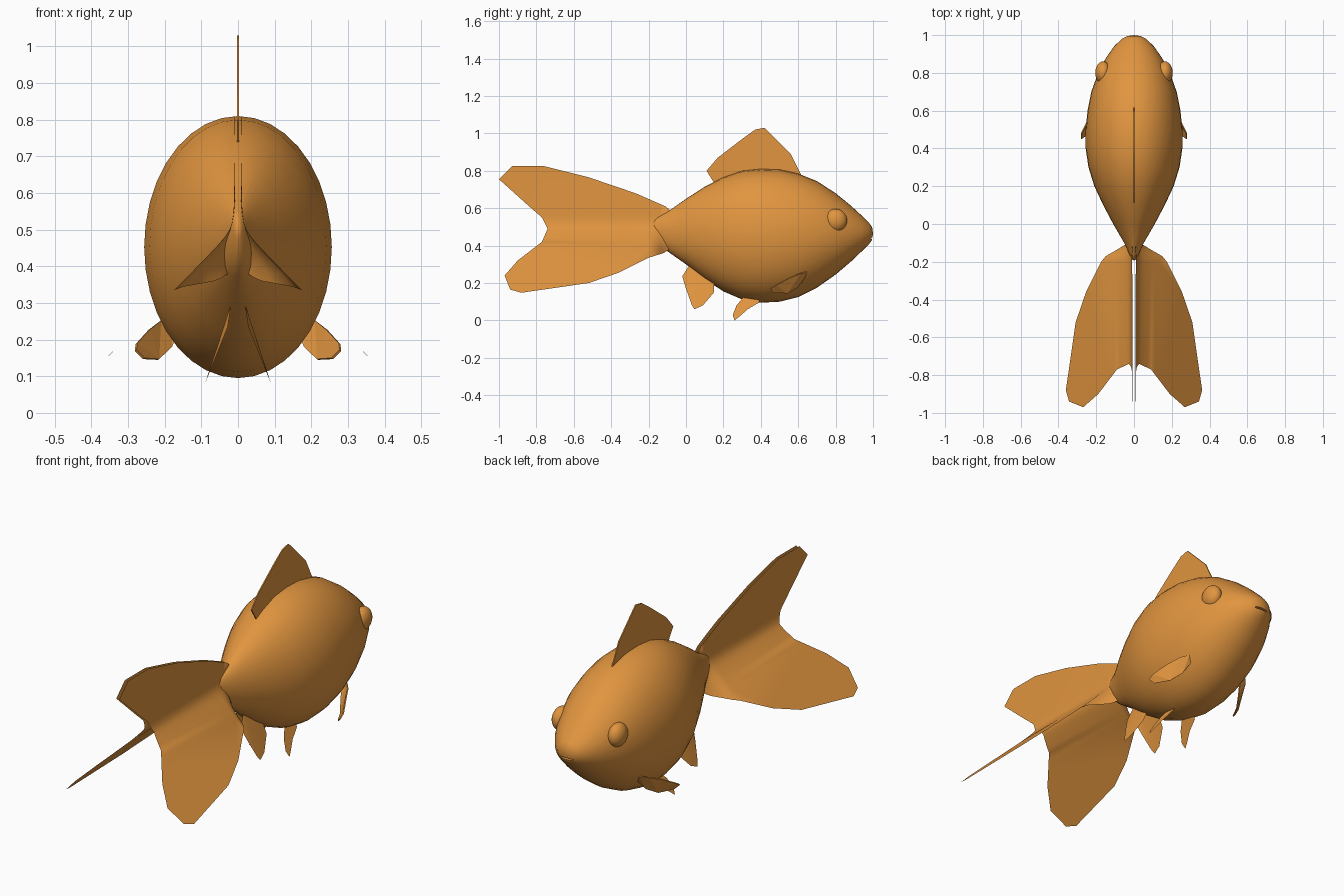
import bpy
import bmesh
from math import sin, cos, pi, sqrt
from mathutils import Vector

cube = bpy.data.objects.get("Cube")
if cube:
    bpy.data.objects.remove(cube, do_unlink=True)

# One flat colour for the whole fish
orange = bpy.data.materials.new("goldfish orange")
orange.use_nodes = True
colour = (0.75, 0.30, 0.05, 1)
orange.diffuse_color = colour
shader = orange.node_tree.nodes["Principled BSDF"]
shader.inputs["Base Color"].default_value = colour
shader.inputs["Roughness"].default_value = 0.6


def finish(bm, name, smooth=True):
    mesh = bpy.data.meshes.new(name)
    bm.to_mesh(mesh)
    bm.free()
    mesh.materials.append(orange)
    for poly in mesh.polygons:
        poly.use_smooth = smooth
    obj = bpy.data.objects.new(name, mesh)
    bpy.context.collection.objects.link(obj)
    return obj


def ellipsoid(name, centre, radii):
    bm = bmesh.new()
    bmesh.ops.create_uvsphere(bm, u_segments=24, v_segments=16, radius=1)
    for v in bm.verts:
        v.co = Vector(centre) + v.co * Vector(radii)
    return finish(bm, name)


# Body: elliptical rings along the length (y, top, bottom, half width)
STATIONS = [
    (-0.185, 0.53, 0.475, 0.012), (-0.16, 0.55, 0.42, 0.025),
    (-0.10, 0.58, 0.37, 0.052), (0.0, 0.65, 0.30, 0.11),
    (0.1, 0.715, 0.22, 0.163), (0.2, 0.765, 0.155, 0.21),
    (0.3, 0.80, 0.112, 0.241), (0.4, 0.81, 0.095, 0.256),
    (0.5, 0.807, 0.10, 0.256), (0.6, 0.785, 0.125, 0.246),
    (0.7, 0.745, 0.175, 0.226), (0.8, 0.68, 0.245, 0.19),
    (0.88, 0.615, 0.313, 0.148), (0.94, 0.56, 0.37, 0.106),
    (0.98, 0.52, 0.41, 0.065), (0.995, 0.50, 0.43, 0.035),
]
SIDES = 36


def build_body():
    bm = bmesh.new()
    rings = []
    for y, top, bottom, width in STATIONS:
        mid, half = (top + bottom) / 2, (top - bottom) / 2
        rings.append([bm.verts.new((width * sin(2 * pi * i / SIDES), y,
                                    mid + half * cos(2 * pi * i / SIDES)))
                      for i in range(SIDES)])
    for a, b in zip(rings, rings[1:]):
        for i in range(SIDES):
            j = (i + 1) % SIDES
            bm.faces.new((a[i], a[j], b[j], b[i]))
    for ring, pole in ((rings[0], (0, -0.195, 0.5)), (rings[-1], (0, 1.0, 0.465))):
        tip = bm.verts.new(pole)
        for i in range(SIDES):
            bm.faces.new((ring[i], ring[(i + 1) % SIDES], tip))
    bmesh.ops.recalc_face_normals(bm, faces=bm.faces)
    return finish(bm, "body")


body = build_body()

# Mouth: a thin slit cut into the snout
cutter = ellipsoid("mouth_cutter", (0, 0.995, 0.44), (0.04, 0.02, 0.005))
cutter.hide_render = True
slit = body.modifiers.new("mouth", 'BOOLEAN')
slit.operation = 'DIFFERENCE'
slit.object = cutter
bpy.context.view_layer.objects.active = body
body.select_set(True)
bpy.ops.object.modifier_apply(modifier=slit.name)
bpy.data.objects.remove(cutter, do_unlink=True)
bpy.ops.object.shade_smooth_by_angle(angle=0.7)


def sheet(name, outline, bend, side, cuts=()):
    """Thin fin from a (y, z) outline; bend(y, z) gives its x on the left."""
    bm = bmesh.new()
    bm.faces.new([bm.verts.new((0, y, z)) for y, z in outline])
    for axis, value in cuts:
        point, normal = Vector(), Vector()
        point[axis], normal[axis] = value, 1
        bmesh.ops.bisect_plane(bm, geom=bm.verts[:] + bm.edges[:] + bm.faces[:],
                               plane_co=point, plane_no=normal)
    bmesh.ops.triangulate(bm, faces=bm.faces)
    for v in bm.verts:
        v.co.x = side * bend(v.co.y, v.co.z)
    bm.normal_update()
    # Face every sheet outward
    if sum(f.normal.x * f.calc_area() for f in bm.faces) * side < 0:
        bmesh.ops.reverse_faces(bm, faces=bm.faces)
    return finish(bm, name)


# Dorsal fin
DORSAL = [(0.16, 0.72), (0.11, 0.80), (0.17, 0.87), (0.30, 0.97), (0.37, 1.02),
          (0.42, 1.03), (0.49, 0.96), (0.56, 0.89), (0.62, 0.77), (0.4, 0.76)]
dorsal = sheet("dorsal_fin", DORSAL, lambda y, z: 0, 1)
thick = dorsal.modifiers.new("thickness", 'SOLIDIFY')
thick.thickness = 0.006
thick.offset = 0
for poly in dorsal.data.polygons:
    poly.use_smooth = False

# Twin tail: upright upper lobes, lower lobes spread at an angle
TAIL = [(-0.06, 0.57), (-0.11, 0.61), (-0.27, 0.68), (-0.52, 0.765), (-0.76, 0.825),
        (-0.93, 0.825), (-1.0, 0.755), (-0.85, 0.62), (-0.77, 0.55), (-0.74, 0.49),
        (-0.77, 0.42), (-0.9, 0.32), (-0.97, 0.24), (-0.94, 0.165), (-0.88, 0.148),
        (-0.52, 0.20), (-0.36, 0.255), (-0.2, 0.335), (-0.12, 0.36), (-0.06, 0.40)]


def tail_bend(y, z):
    drop = 0.5 - z
    spread = (drop + sqrt(drop * drop + 0.0009)) / 2
    root = min(1, max(0.15, (-y - 0.08) / 0.1))
    return 0.008 + spread * root


TAIL_CUTS = [(2, 0.38 + 0.02 * i) for i in range(10)] + \
            [(1, -0.08 - 0.03 * i) for i in range(5)]

ANAL = [(0.02, 0.30), (-0.02, 0.235), (0.0, 0.17), (0.03, 0.085), (0.045, 0.06),
        (0.09, 0.08), (0.15, 0.15), (0.15, 0.22)]
PELVIC = [(0.32, 0.14), (0.27, 0.08), (0.25, 0.03), (0.26, 0.0), (0.285, 0.02),
          (0.33, 0.06), (0.39, 0.095), (0.40, 0.13)]
PECTORAL = [(0.18, 0.645, 0.262), (0.21, 0.61, 0.252), (0.24, 0.55, 0.228),
            (0.275, 0.48, 0.19), (0.277, 0.45, 0.172), (0.255, 0.465, 0.15),
            (0.215, 0.54, 0.147), (0.18, 0.595, 0.18), (0.16, 0.63, 0.23)]

for side, label in ((1, "left"), (-1, "right")):
    sheet(label + "_tail_fin", TAIL, tail_bend, side, TAIL_CUTS)
    sheet(label + "_anal_fin", ANAL,
          lambda y, z: 0.018 + max(0, 0.26 - z) * 0.4, side)
    sheet(label + "_pelvic_fin", PELVIC,
          lambda y, z: 0.118 - z * 0.5, side)

    # Pectoral fin: a small paddle swept back from the lower flank
    bm = bmesh.new()
    rim = [bm.verts.new((side * x, y, z)) for x, y, z in PECTORAL]
    bm.faces.new(rim[::-side])
    bmesh.ops.triangulate(bm, faces=bm.faces)
    paddle = finish(bm, label + "_pectoral_fin", False)
    depth = paddle.modifiers.new("thickness", 'SOLIDIFY')
    depth.thickness = 0.006

    # Eye: a shallow dome on the side of the head
    ellipsoid(label + "_eye", (side * 0.163, 0.8, 0.535), (0.042, 0.061, 0.061))
